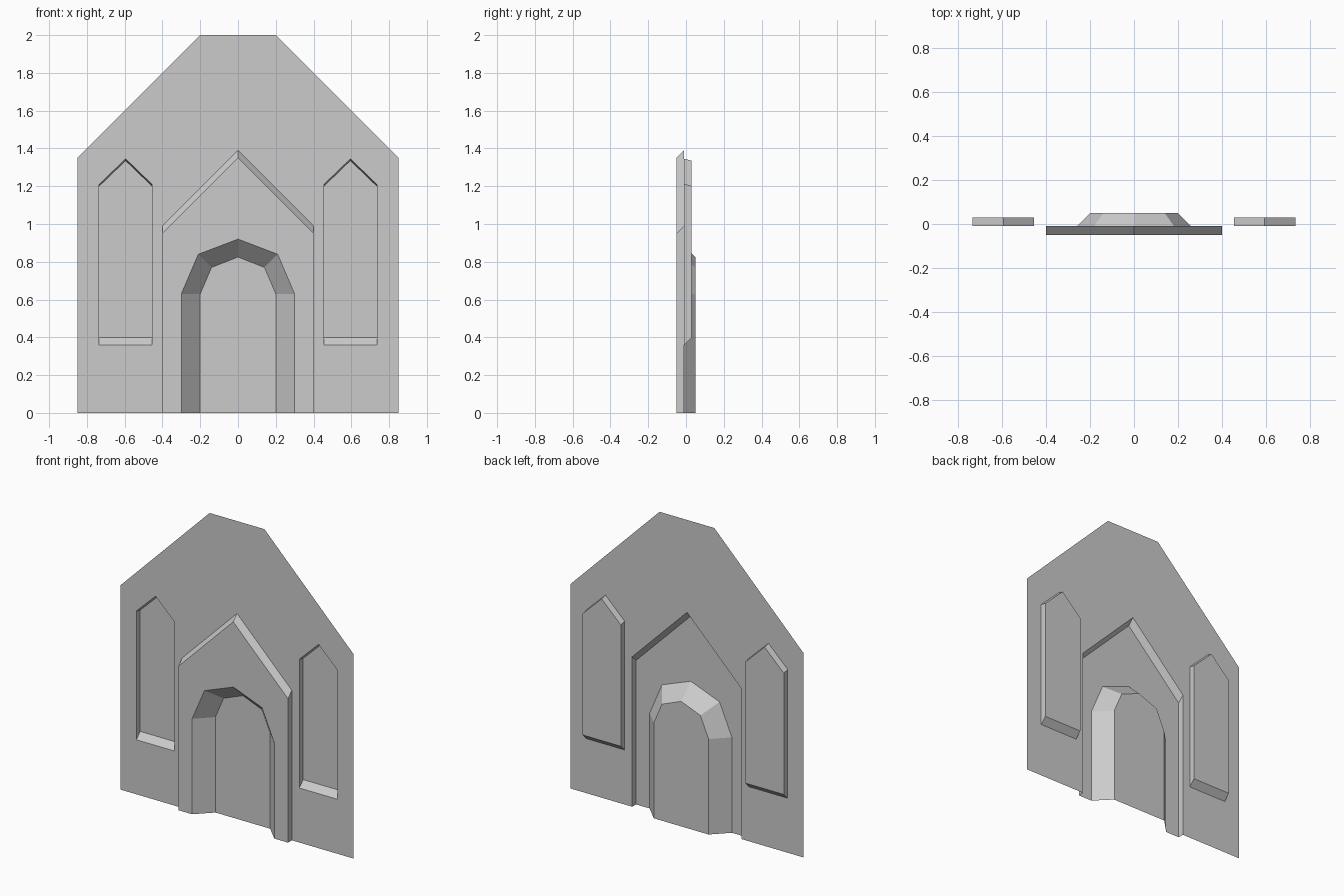
import bpy

if "Cube" in bpy.data.objects:
    bpy.data.objects.remove(bpy.data.objects["Cube"])

# Depth planes of the relief
PORCH_Y, WALL_Y, WINDOW_Y, DOOR_Y = -0.05, -0.01, 0.03, 0.05


def at(y, profile):
    return [(x, y, z) for x, z in profile]


def panel(ring):
    """Flat face; a counter-clockwise ring faces the front."""
    return [ring]


def band(a, b, closed=False):
    """Quads joining two matching profiles."""
    n = len(a)
    return [[a[i], a[(i + 1) % n], b[(i + 1) % n], b[i]]
            for i in range(n if closed else n - 1)]


def build(name, polys, mirror=False):
    verts, faces = [], []
    for poly in polys:
        for p in poly:
            if p not in verts:
                verts.append(p)
        faces.append([verts.index(p) for p in poly])
    mesh = bpy.data.meshes.new(name)
    mesh.from_pydata(verts, [], faces)
    mesh.update()
    ob = bpy.data.objects.new(name, mesh)
    bpy.context.collection.objects.link(ob)
    if mirror:
        mod = ob.modifiers.new("mirror", 'MIRROR')
        mod.use_clip = True
    return ob


def both_sides(half):
    """Right half from bottom to apex, continued down the left side."""
    return half + [(-x, z) for x, z in reversed(half[:-1])]


# Wall: right half split on the window centre line, then mirrored
WX0, WX, WX1 = 0.455, 0.595, 0.735
outer = [(WX, 0), (0.85, 0), (0.85, 1.35), (WX, 1.605),
         (WX, 1.345), (WX1, 1.21), (WX1, 0.36), (WX, 0.36)]
inner = [(0.4, 0), (WX, 0), (WX, 0.36), (WX0, 0.36), (WX0, 1.21),
         (WX, 1.345), (WX, 1.605), (0.2, 2), (0, 2), (0, 1.39), (0.4, 0.99)]
build("wall", panel(at(WALL_Y, outer)) + panel(at(WALL_Y, inner)), mirror=True)

# Recessed pointed windows with a sloping sill
win_front = at(WALL_Y, [(WX0, 0.36), (WX1, 0.36), (WX1, 1.21), (WX, 1.345), (WX0, 1.21)])
win_back = at(WINDOW_Y, [(WX0, 0.40), (WX1, 0.40), (WX1, 1.20), (WX, 1.335), (WX0, 1.20)])
build("windows", band(win_front, win_back, True) + panel(win_back), mirror=True)

# Gabled porch standing proud of the wall, with the arch cut out
gable_front = both_sides([(0.4, 0), (0.4, 0.95), (0, 1.35)])
gable_back = both_sides([(0.4, 0), (0.4, 0.99), (0, 1.39)])
arch_front = both_sides([(0.3, 0), (0.3, 0.63), (0.21, 0.84), (0, 0.92)])
arch_back = both_sides([(0.2, 0), (0.2, 0.63), (0.14, 0.77), (0, 0.825)])
build("porch",
      panel(at(PORCH_Y, gable_front + arch_front[::-1]))
      + band(at(PORCH_Y, gable_front[::-1]), at(WALL_Y, gable_back[::-1])))

# Splayed arch reveal and door panel
build("doorway",
      band(at(PORCH_Y, arch_front), at(DOOR_Y, arch_back))
      + panel(at(DOOR_Y, arch_back)))
